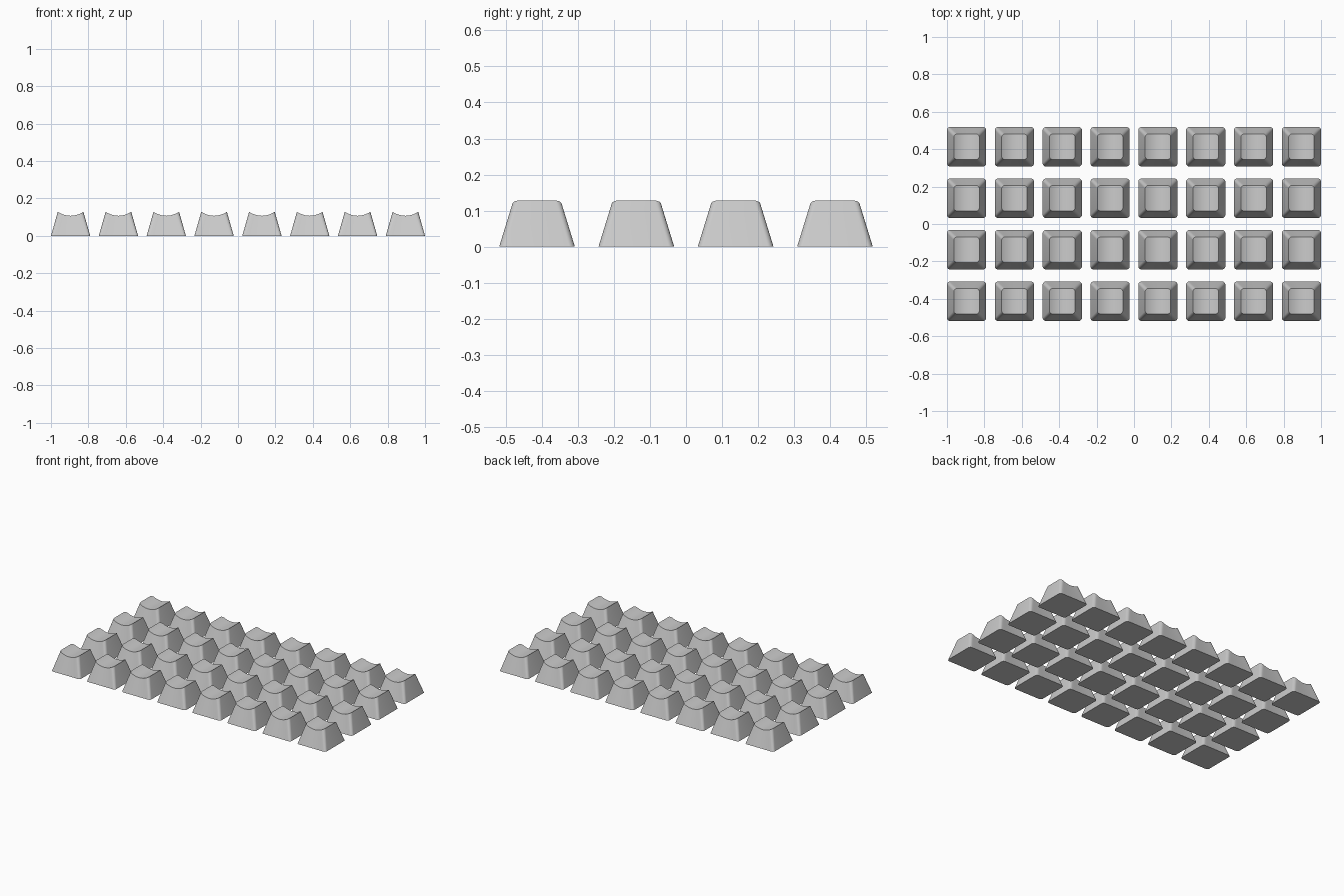
import bpy, bmesh, math

if "Cube" in bpy.data.objects:
    bpy.data.objects.remove(bpy.data.objects["Cube"])

COLS, ROWS = 8, 4
BASE, TOP = 0.105, 0.0685       # half widths at bottom and top
HEIGHT, DISH = 0.128, 0.021     # rim height, depth of the scooped top
PITCH_X = (2 - 2 * BASE) / (COLS - 1)
PITCH_Y = (1.036 - 2 * BASE) / (ROWS - 1)


def half_outline(h, r, arc=6, flat=10):
    """Front half of a rounded square, running left to right."""
    c = h - r
    left = [(-c - r * math.cos(a), -c - r * math.sin(a))
            for a in (math.pi / 2 * i / arc for i in range(arc + 1))]
    mid = [(-c + 2 * c * i / flat, -h) for i in range(1, flat)]
    right = [(-x, y) for x, y in reversed(left)]
    return left + mid + right


def dish_z(x):
    return HEIGHT - DISH * (1 - (x / TOP) ** 2)


def keycap_mesh():
    bm = bmesh.new()
    # tapered walls between a flat base outline and a scooped top outline
    rings = []
    for h, r, zf in ((BASE, 0.016, lambda x: 0.0), (TOP, 0.018, dish_z)):
        front = half_outline(h, r)
        loop = front + [(x, -y) for x, y in reversed(front)]
        rings.append([bm.verts.new((x, y, zf(x))) for x, y in loop])
    low, high = rings
    n = len(low)
    for i in range(n):
        j = (i + 1) % n
        bm.faces.new((low[i], low[j], high[j], high[i]))
    # closed underside
    bm.faces.new(low[::-1])
    # cylindrical dish: strips joining front rim to back rim
    for i in range(n // 2 - 1):
        bm.faces.new((high[i], high[i + 1], high[n - 2 - i], high[n - 1 - i]))
    bmesh.ops.recalc_face_normals(bm, faces=bm.faces)
    me = bpy.data.meshes.new("keycap")
    bm.to_mesh(me)
    bm.free()
    return me


# grid of identical keycaps
mesh = keycap_mesh()
for row in range(ROWS):
    for col in range(COLS):
        ob = bpy.data.objects.new(f"keycap_row{row + 1}_col{col + 1}", mesh)
        ob.location = ((col - (COLS - 1) / 2) * PITCH_X,
                       (row - (ROWS - 1) / 2) * PITCH_Y, 0)
        bpy.context.collection.objects.link(ob)

# smooth rounded corners, crisp rim (mesh is shared by all caps)
bpy.context.view_layer.objects.active = ob
ob.select_set(True)
bpy.ops.object.shade_smooth_by_angle(angle=math.radians(35))
